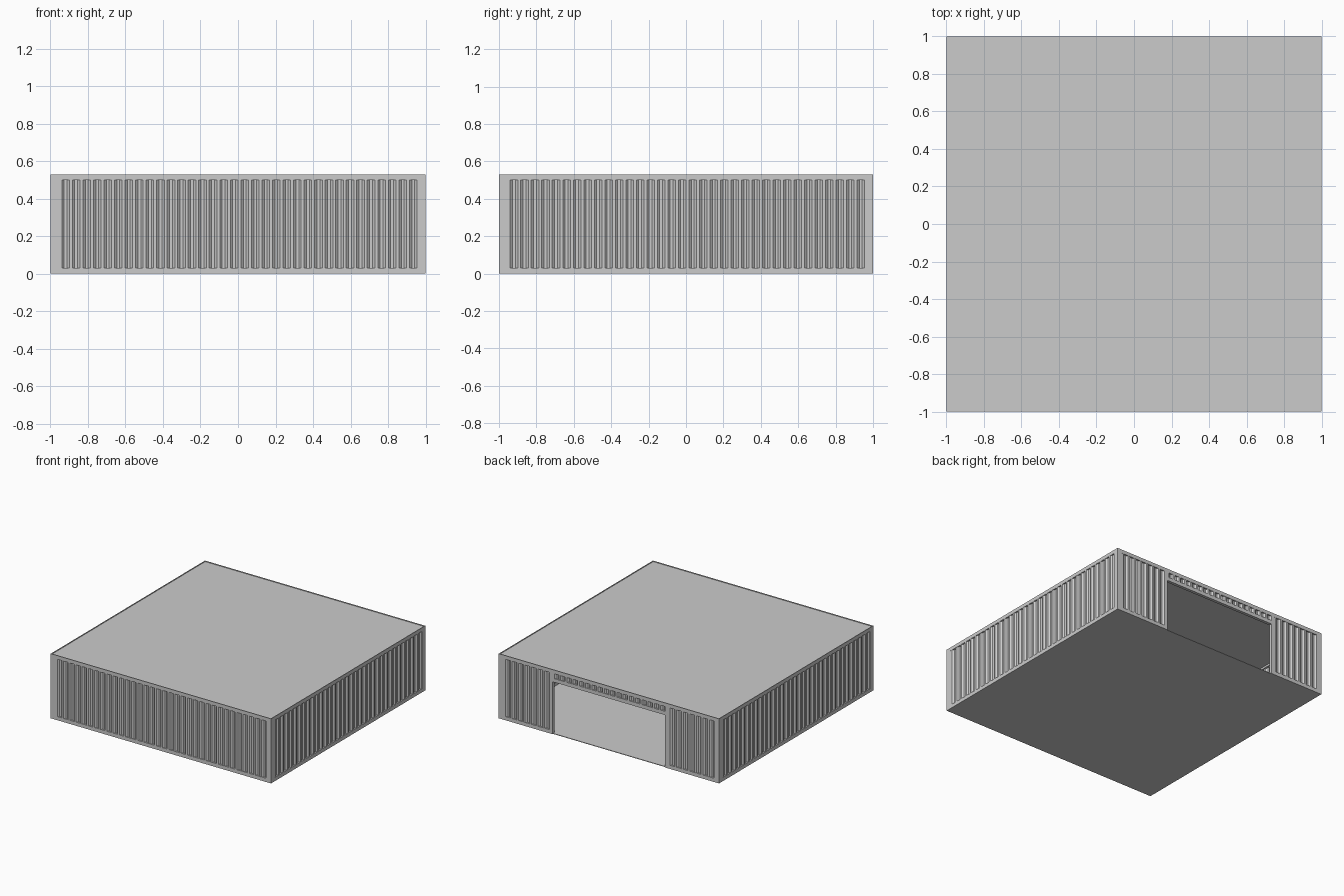
import bpy, bmesh
from math import pi, ceil
from mathutils import Matrix

if "Cube" in bpy.data.objects:
    bpy.data.objects.remove(bpy.data.objects["Cube"])

H = 0.53                      # overall height
POST, RAIL = 0.045, 0.03      # corner post width, rail height
DOOR_X, DOOR_Z, JAMB = 0.51, 0.43, 0.03
PERIOD, DEPTH = 0.056, 0.012  # corrugation pitch and depth


def finish(name, bm):
    bmesh.ops.recalc_face_normals(bm, faces=bm.faces)
    mesh = bpy.data.meshes.new(name)
    bm.to_mesh(mesh)
    bm.free()
    obj = bpy.data.objects.new(name, mesh)
    bpy.context.collection.objects.link(obj)
    return obj


def box(name, x0, x1, y0, y1, z0, z1, turn=0):
    bm = bmesh.new()
    bmesh.ops.create_cube(bm, size=1)
    bmesh.ops.scale(bm, vec=(x1 - x0, y1 - y0, z1 - z0), verts=bm.verts)
    bmesh.ops.translate(bm, vec=((x0 + x1) / 2, (y0 + y1) / 2, (z0 + z1) / 2), verts=bm.verts)
    bm.transform(Matrix.Rotation(turn, 4, 'Z'))
    return finish(name, bm)


def corrugated(name, x0, x1, z0, z1, turn=0):
    """Trapezoid-profile sheet along the front plane, then turned into place."""
    n = max(1, round((x1 - x0) / PERIOD))
    p = (x1 - x0) / n
    profile = []
    for i in range(n):
        for t, d in ((0, 0), (0.27, 0), (0.5, 1), (0.77, 1)):
            profile.append((x0 + (i + t) * p, -0.999 + d * DEPTH))
    profile.append((x1, -0.999))
    bm = bmesh.new()
    rows = [(bm.verts.new((x, y, z0)), bm.verts.new((x, y, z1))) for x, y in profile]
    for a, b in zip(rows, rows[1:]):
        bm.faces.new((a[0], b[0], b[1], a[1]))
    bm.transform(Matrix.Rotation(turn, 4, 'Z'))
    obj = finish(name, bm)
    # thin sheet metal, thickened inwards
    mod = obj.modifiers.new("thickness", 'SOLIDIFY')
    mod.thickness = 0.003
    # keep outward direction consistent
    f = obj.data.polygons[0]
    mod.offset = -1 if f.normal.dot(Matrix.Rotation(turn, 3, 'Z') @ Matrix.Translation((0, -1, 0)).to_translation()) > 0 else 1
    return obj


# floor and roof, roof slightly sunk inside the rim
box("floor", -0.994, 0.994, -0.994, 0.994, 0, 0.005)
box("roof", -0.994, 0.994, -0.994, 0.994, H - 0.015, H - 0.005)

inner = 1 - POST
for side, turn in (("front", 0), ("right", pi / 2), ("back", pi), ("left", -pi / 2)):
    # corner post, top rail and thin roof rim
    box(side + "_corner_post", -1, -inner, -1, -inner, 0, H - 0.005, turn)
    box(side + "_top_rail", -inner, inner, -1, -0.975, H - RAIL, H - 0.005, turn)
    box(side + "_roof_rim", -1, 0.994, -1, -0.994, H - 0.005, H, turn)
    if side != "back":
        box(side + "_bottom_rail", -inner, inner, -1, -0.975, 0, RAIL, turn)
        corrugated(side + "_wall", -inner, inner, RAIL, H - RAIL, turn)

# back wall around the wide doorway
jo = DOOR_X + JAMB
for s, label in ((-1, "a"), (1, "b")):
    lo, hi = sorted((s * jo, s * inner))
    corrugated("back_wall_" + label, lo, hi, RAIL, H - RAIL, pi)
    box("back_bottom_rail_" + label, lo, hi, -1, -0.975, 0, RAIL, pi)
    lo, hi = sorted((s * DOOR_X, s * jo))
    box("door_jamb_" + label, lo, hi, -1, -0.975, 0, H - RAIL, pi)
box("door_lintel", -DOOR_X, DOOR_X, -1, -0.975, DOOR_Z, DOOR_Z + JAMB, pi)
corrugated("wall_above_door", -DOOR_X, DOOR_X, DOOR_Z + JAMB, H - RAIL, pi)
